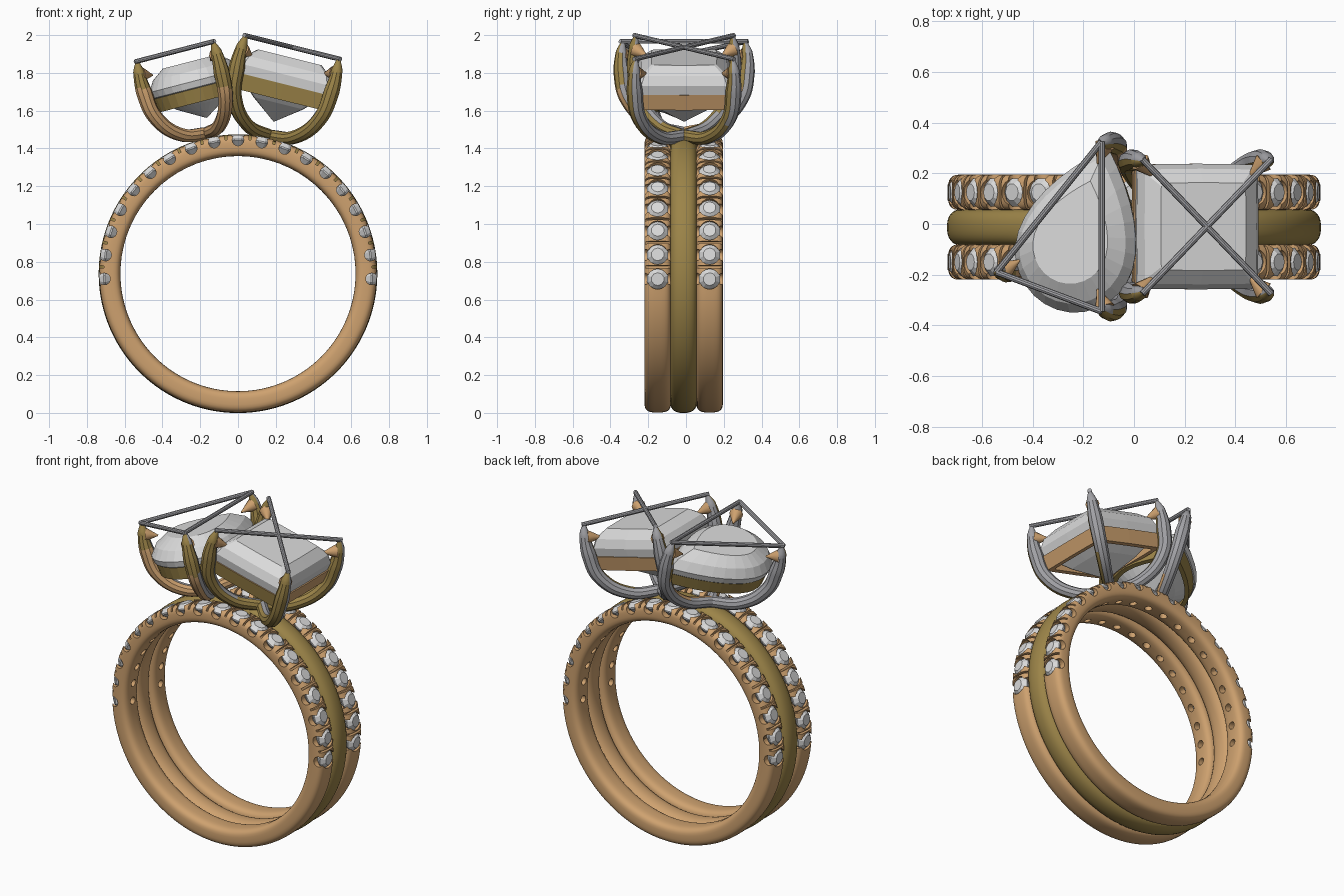
import bpy, bmesh
from math import sin, cos, pi, radians
from mathutils import Matrix, Vector

cube = bpy.data.objects.get("Cube")
if cube:
    bpy.data.objects.remove(cube)


def material(name, rgb):
    m = bpy.data.materials.new(name)
    m.use_nodes = True
    m.diffuse_color = (*rgb, 1)
    m.node_tree.nodes["Principled BSDF"].inputs["Base Color"].default_value = (*rgb, 1)
    return m


ROSE = material("rose gold", (0.62, 0.36, 0.16))
OLIVE = material("yellow gold", (0.33, 0.23, 0.065))
GEM = material("clear gem", (0.70, 0.70, 0.70))
STEEL = material("grey metal", (0.36, 0.36, 0.38))


def add_object(name, mesh, mats, rule=None, smooth=False):
    """Link a mesh; rule(face centre, normal) picks the material index."""
    ob = bpy.data.objects.new(name, mesh)
    bpy.context.collection.objects.link(ob)
    mesh.materials.clear()
    for m in mats:
        mesh.materials.append(m)
    if rule:
        for p in mesh.polygons:
            p.material_index = rule(p.center, p.normal)
    if smooth:
        bpy.ops.object.select_all(action="DESELECT")
        ob.select_set(True)
        bpy.context.view_layer.objects.active = ob
        bpy.ops.object.shade_smooth_by_angle(angle=radians(35))
    return ob


def skin(bm, rings, loop=False):
    """Join point rings with faces; cap the ends unless they loop."""
    vs = [[bm.verts.new(p) for p in r] for r in rings]
    n = len(vs[0])
    for i in range(len(vs) if loop else len(vs) - 1):
        a, b = vs[i], vs[(i + 1) % len(vs)]
        for j in range(n):
            k = (j + 1) % n
            bm.faces.new((a[j], a[k], b[k], b[j]))
    if not loop:
        bm.faces.new(vs[0])
        bm.faces.new(vs[-1])


def finish(bm, name):
    bmesh.ops.recalc_face_normals(bm, faces=bm.faces)
    me = bpy.data.meshes.new(name)
    bm.to_mesh(me)
    bm.free()
    return me


# ---------- bands ----------
AXIS_Z = 0.737
STEP = radians(10.25)
COUNT = 9


def frame(y, phi, r):
    """Frame on the band, local z pointing outward; phi is measured from the top."""
    return (Matrix.Translation((0, y, AXIS_Z)) @ Matrix.Rotation(phi, 4, "Y")
            @ Matrix.Translation((0, 0, r)))


def band_mesh(name, y, r0, r1, half, power):
    bm = bmesh.new()
    mid, depth, rings = (r0 + r1) / 2, (r1 - r0) / 2, []
    for i in range(120):
        a, ring = 2 * pi * i / 120, []
        for j in range(28):
            t = 2 * pi * (j + 0.5) / 28
            c, s = cos(t), sin(t)
            w = half * abs(c) ** (2 / power) * (1 if c > 0 else -1)
            r = mid + depth * abs(s) ** (2 / power) * (1 if s > 0 else -1)
            ring.append((r * sin(a), y + w, AXIS_Z + r * cos(a)))
        rings.append(ring)
    skin(bm, rings, loop=True)
    return finish(bm, name)


def cut(ob, bm):
    """Subtract the cutter from the object and discard it."""
    cutter = add_object("cutter", finish(bm, "cutter"), [ROSE])
    cutter.hide_render = True
    mod = ob.modifiers.new("cut", "BOOLEAN")
    mod.operation, mod.solver, mod.object = "DIFFERENCE", "EXACT", cutter
    bpy.context.view_layer.objects.active = ob
    bpy.ops.object.modifier_apply(modifier="cut")
    bpy.data.objects.remove(cutter)


def cylinder(bm, radius, depth, matrix, sides=16):
    bmesh.ops.create_cone(bm, cap_ends=True, segments=sides, radius1=radius,
                          radius2=radius, depth=depth, matrix=matrix)


def stone_band(side, y):
    ob = add_object(side + "_stone_band", band_mesh("band", y, 0.622, 0.735, 0.07, 3.2), [ROSE])
    scallops, seats, holes, stones = [bmesh.new() for _ in range(4)]
    sideways = Matrix.Rotation(pi / 2, 4, "X")
    for k in range(-COUNT, COUNT + 1):
        phi = k * STEP
        cylinder(scallops, 0.031, 0.2, frame(y, phi, 0.708) @ sideways)
        cylinder(seats, 0.054, 0.09, frame(y, phi, 0.74))
        cylinder(holes, 0.022, 0.14, frame(y, phi, 0.64))
        if k < COUNT:
            # slit between neighbouring prongs
            bmesh.ops.create_cube(scallops, size=1, matrix=frame(y, phi + STEP / 2, 0.735)
                                  @ Matrix.Diagonal((0.012, 0.2, 0.05, 1)))
        # faceted round stone
        rings = [[frame(y, phi, 0.708) @ Vector((r * cos(2 * pi * i / 10), r * sin(2 * pi * i / 10), h))
                  for i in range(10)]
                 for r, h in ((0.012, -0.055), (0.058, -0.004), (0.058, 0.004), (0.034, 0.027))]
        skin(stones, rings)
    for cutter in (scallops, seats, holes):
        cut(ob, cutter)
    ob.select_set(True)
    add_object(side + "_band_stones", finish(stones, "stones"), [GEM])
    bpy.ops.object.select_all(action="DESELECT")
    ob.select_set(True)
    bpy.context.view_layer.objects.active = ob
    bpy.ops.object.shade_smooth_by_angle(angle=radians(35))


stone_band("front", -0.15)
stone_band("back", 0.125)


def inner_rose(c, n):
    return 1 if (c.x ** 2 + (c.z - AXIS_Z) ** 2) ** 0.5 < 0.655 else 0


add_object("middle_band", band_mesh("middle", -0.013, 0.632, 0.738, 0.07, 2.3),
           [OLIVE, ROSE], inner_rose, smooth=True)


# ---------- settings ----------
def tube(name, points, radii, matrix, mats, rule=None):
    cu = bpy.data.curves.new(name, "CURVE")
    cu.dimensions, cu.bevel_depth, cu.bevel_resolution = "3D", 1, 3
    cu.use_fill_caps, cu.resolution_u = True, 8
    sp = cu.splines.new("BEZIER")
    sp.bezier_points.add(len(points) - 1)
    for bp, p, r in zip(sp.bezier_points, points, radii):
        bp.co, bp.radius = matrix @ Vector(p), r
        bp.handle_left_type = bp.handle_right_type = "AUTO"
    tmp = bpy.data.objects.new("path", cu)
    bpy.context.collection.objects.link(tmp)
    bpy.context.view_layer.update()
    dg = bpy.context.evaluated_depsgraph_get()
    me = bpy.data.meshes.new_from_object(tmp.evaluated_get(dg))
    bpy.data.objects.remove(tmp)
    return add_object(name, me, mats, rule, smooth=True)


def loft(name, outline, centre, levels, matrix, mats, rule=None, loop=False):
    """Stack scaled copies of an outline at the given heights."""
    bm = bmesh.new()
    c = Vector(centre)
    rings = []
    for s, h in levels:
        flat = [c + (Vector(p) - c) * s for p in outline]
        rings.append([matrix @ Vector((p.x, p.y, h)) for p in flat])
    skin(bm, rings, loop)
    return add_object(name, finish(bm, name), mats, rule)


def setting(label, matrix, tips, height, rods, prong_rule):
    for i, (x, y) in enumerate(tips):
        path = [(x * s, y * s, h * height) for s, h in
                ((0, 0), (0.5, 0.06), (0.9, 0.33), (0.99, 0.64), (0.99, 0.88), (0.96, 1.02))]
        tube(f"{label}_prong_{i}", path, (0.034, 0.036, 0.04, 0.043, 0.03, 0.006), matrix,
             [STEEL, OLIVE, ROSE], prong_rule)
        # small claw pad resting on the gem
        tube(f"{label}_claw_{i}", [(x * s, y * s, height * h) for s, h in ((0.96, 0.84), (0.74, 0.80))],
             (0.04, 0.004), matrix, [ROSE])
    for a, b in rods:
        ends = [(*tips[a], height), (*tips[b], height)]
        tube(f"{label}_rod_{a}{b}", ends, (0.013, 0.013), matrix, [STEEL])


# Square setting, tilted to the left
square = Matrix.Translation((0.17, -0.01, 1.465)) @ Matrix.Rotation(radians(14), 4, "Y")
corners = [(sx * 0.262, sy * 0.265) for sx, sy in ((-1, -1), (1, -1), (1, 1), (-1, 1))]
setting("square", square, corners, 0.485, [(0, 2), (1, 3)],
        lambda c, n: 1 if n.y < -0.1 else 0)
H, K = 0.245, 0.228
box = [(-K, -H), (0, -H - 0.003), (K, -H), (H, -K), (H + 0.003, 0), (H, K),
       (K, H), (0, H + 0.003), (-K, H), (-H, K), (-H - 0.003, 0), (-H, -K)]
loft("square_gem", box, (0, 0), [(0.01, 0.08), (0.55, 0.18), (0.97, 0.285), (1, 0.335),
                                 (0.92, 0.385), (0.70, 0.43)], square, [GEM])
loft("square_bezel", box, (0, 0), [(0.95, 0.2), (1.0, 0.285), (0.88, 0.285), (0.82, 0.2)],
     square, [ROSE, OLIVE], lambda c, n: 1 if n.y < -0.5 else 0, loop=True)

# Teardrop setting, tilted to the right
drop = Matrix.Translation((-0.165, -0.01, 1.48)) @ Matrix.Rotation(radians(-14.5), 4, "Y")
setting("teardrop", drop, [(-0.27, -0.18), (0.158, -0.335), (0.158, 0.335)], 0.462,
        [(0, 1), (1, 2), (2, 0)],
        lambda c, n: 0 if n.y > -0.1 else 1 if c.z > 1.72 else 2)
R, LENGTH = 0.245, 0.43
lean = Matrix.Rotation(radians(-18), 2)
pear = []
for i in range(28):
    t = 2 * pi * i / 28 - pi
    if abs(t) < pi / 2:
        s = 1 - abs(t) / (pi / 2)
        along, across = LENGTH * s, R * (1 - s ** 1.8) * (1 if t > 0 else -1)
    else:
        along, across = R * cos(t), R * sin(t)
    pear.append(tuple(lean @ Vector((across, along)) + Vector((0.005, -0.095))))
heart = (0.02, -0.04)
loft("teardrop_gem", pear, heart, [(0.01, 0.08), (0.55, 0.16), (0.97, 0.25), (1, 0.285),
                                   (0.88, 0.34), (0.62, 0.39)], drop, [GEM])
loft("teardrop_bezel", pear, heart, [(0.90, 0.17), (0.95, 0.25), (0.84, 0.25), (0.79, 0.17)],
     drop, [OLIVE], loop=True)
